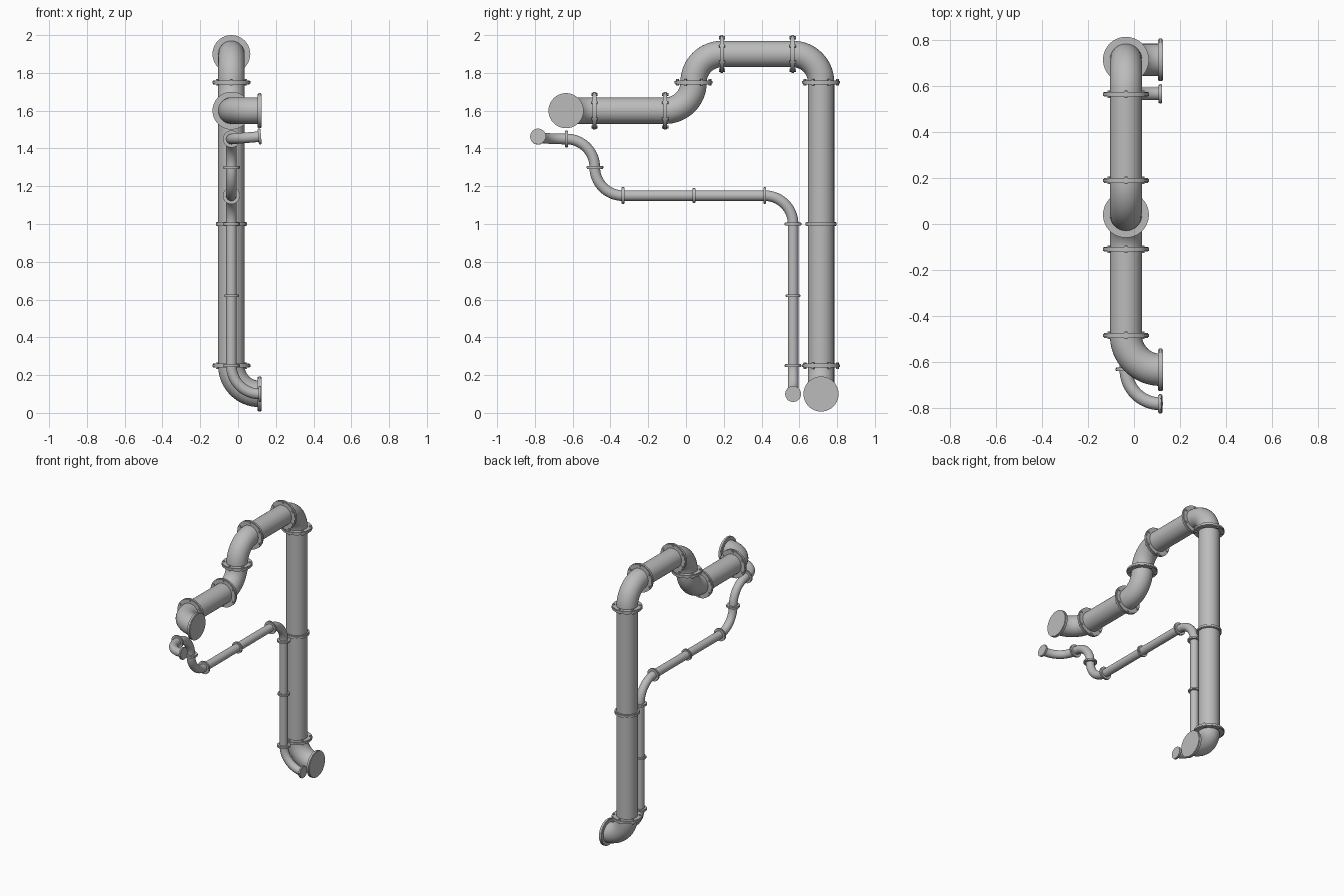
import bpy
import bmesh
import math
from mathutils import Vector, Matrix

cube = bpy.data.objects.get("Cube")
if cube:
    bpy.data.objects.remove(cube, do_unlink=True)

grey = bpy.data.materials.new("pipe_grey")
grey.use_nodes = True
colour = (0.5, 0.5, 0.5, 1)
grey.diffuse_color = colour
grey.node_tree.nodes["Principled BSDF"].inputs["Base Color"].default_value = colour

X, Y, Z = Vector((1, 0, 0)), Vector((0, 1, 0)), Vector((0, 0, 1))
BEND = 0.15


def add_object(name, mesh):
    mesh.materials.clear()
    mesh.materials.append(grey)
    ob = bpy.data.objects.new(name, mesh)
    bpy.context.collection.objects.link(ob)
    bpy.ops.object.select_all(action="DESELECT")
    ob.select_set(True)
    bpy.context.view_layer.objects.active = ob
    bpy.ops.object.shade_smooth_by_angle(angle=math.radians(35))
    return ob


def tube(name, points, radius):
    """Round pipe swept along a path."""
    curve = bpy.data.curves.new(name, "CURVE")
    curve.dimensions = "3D"
    curve.bevel_depth = radius
    curve.bevel_resolution = 14
    curve.use_fill_caps = True
    spline = curve.splines.new("POLY")
    spline.points.add(len(points) - 1)
    for point, co in zip(spline.points, points):
        point.co = (*co, 1)
    temp = bpy.data.objects.new(name, curve)
    bpy.context.collection.objects.link(temp)
    bpy.context.view_layer.update()
    depsgraph = bpy.context.evaluated_depsgraph_get()
    mesh = bpy.data.meshes.new_from_object(temp.evaluated_get(depsgraph))
    bpy.data.objects.remove(temp, do_unlink=True)
    add_object(name, mesh)


def flange(name, centre, axis, radius, thick, bolts=0):
    """Disc across the pipe, with bolts standing out on both sides."""
    bm = bmesh.new()
    bmesh.ops.create_cone(bm, cap_ends=True, segments=40, radius1=radius,
                          radius2=radius, depth=thick)
    rims = [e for e in bm.edges if any(len(f.verts) > 4 for f in e.link_faces)]
    bmesh.ops.bevel(bm, geom=rims, offset=thick * 0.18, segments=2, affect="EDGES")
    for i in range(bolts):
        a = math.tau * (i + 0.5) / bolts
        spot = Vector((math.cos(a), math.sin(a), 0)) * radius * 0.86
        bmesh.ops.create_cone(bm, cap_ends=True, segments=6, radius1=0.008,
                              radius2=0.008, depth=thick + 0.012,
                              matrix=Matrix.Translation(spot))
    turn = axis.to_track_quat("Z", "Y").to_matrix().to_4x4()
    bm.transform(Matrix.Translation(centre) @ turn)
    mesh = bpy.data.meshes.new(name)
    bm.to_mesh(mesh)
    bm.free()
    add_object(name, mesh)


def run_pipe(name, start, heading, steps, radius, joint, coupling, end, thick, bolts):
    """Lay straights (a length) and elbows (a new heading) one after another."""
    pos, was_elbow = Vector(start), None
    flange(name + "_lower_end_cap", pos, heading, end, thick)
    for i, step in enumerate(steps):
        is_elbow = isinstance(step, Vector)
        if i:
            if is_elbow or was_elbow:
                flange(f"{name}_flange_{i}", pos, heading, joint, thick, bolts)
            else:
                flange(f"{name}_coupling_{i}", pos, heading, coupling, thick)
        if is_elbow:
            angles = [math.pi / 2 * k / 16 for k in range(17)]
            points = [pos + BEND * (math.sin(a) * heading + (1 - math.cos(a)) * step)
                      for a in angles]
            tube(f"{name}_elbow_{i}", points, radius)
            heading = step
        else:
            points = [pos, pos + heading * step]
            tube(f"{name}_straight_{i}", points, radius)
        pos, was_elbow = points[-1], is_elbow
    flange(name + "_upper_end_cap", pos, heading, end, thick)


# Wide pipe: up the back, over the top and forward
run_pipe("wide_pipe", (0.115, 0.715, 0.1), -X,
         [Z, 0.75, 0.75, -Y, 0.375, -Z, -Y, 0.375, X],
         radius=0.07, joint=0.1, coupling=0.082, end=0.093, thick=0.021, bolts=6)

# Narrow pipe: beside it, then forward below, with a slightly raised outlet
outlet = Vector((math.cos(0.085), 0, math.sin(0.085)))
run_pipe("narrow_pipe", (0.115, 0.567, 0.1), -X,
         [Z, 0.37, 0.38, -Y, 0.375, 0.375, Z, -Y, outlet],
         radius=0.028, joint=0.045, coupling=0.04, end=0.042, thick=0.015, bolts=0)
